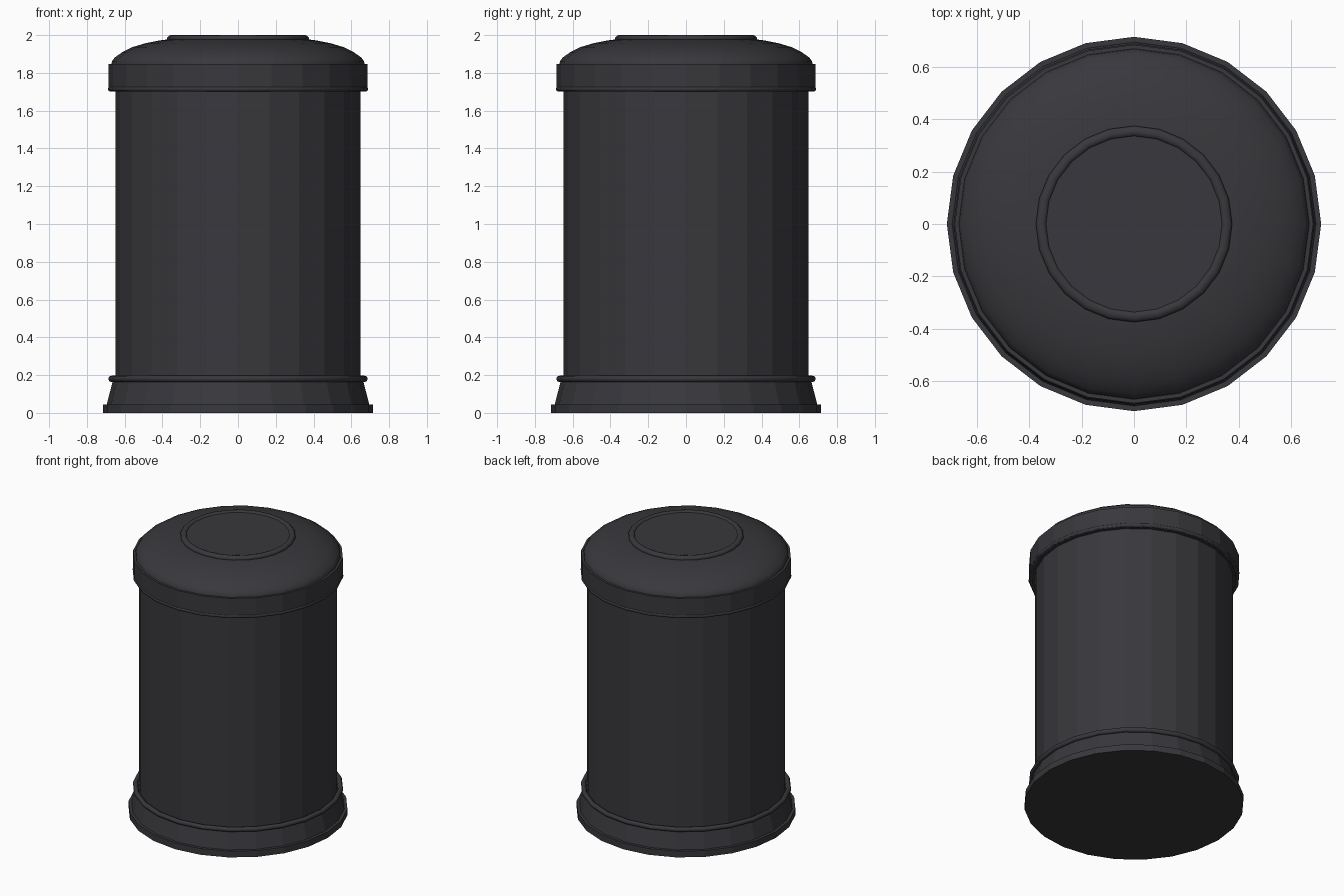
import bpy, bmesh, math

if "Cube" in bpy.data.objects:
    bpy.data.objects.remove(bpy.data.objects["Cube"])

SIDES = 24

mat = bpy.data.materials.new("charcoal")
mat.diffuse_color = (0.040, 0.039, 0.045, 1)
mat.use_nodes = True
mat.node_tree.nodes["Principled BSDF"].inputs["Base Color"].default_value = mat.diffuse_color


def lathe(name, profile, closed=False, smooth=False):
    """Spin (radius, z) points, listed upward along the outside, round the z axis."""
    bm = bmesh.new()
    rings = []
    for r, z in profile:
        if r == 0:
            rings.append([bm.verts.new((0, 0, z))] * SIDES)
        else:
            rings.append([bm.verts.new((r * math.cos(2 * math.pi * i / SIDES),
                                        r * math.sin(2 * math.pi * i / SIDES), z))
                          for i in range(SIDES)])
    pairs = list(zip(rings, rings[1:]))
    if closed:
        pairs.append((rings[-1], rings[0]))
    for a, b in pairs:
        for i in range(SIDES):
            j = (i + 1) % SIDES
            quad = list(dict.fromkeys((a[i], a[j], b[j], b[i])))
            f = bm.faces.new(quad)
            f.smooth = smooth
    bmesh.ops.recalc_face_normals(bm, faces=bm.faces)
    me = bpy.data.meshes.new(name)
    bm.to_mesh(me)
    bm.free()
    me.materials.append(mat)
    ob = bpy.data.objects.new(name, me)
    bpy.context.collection.objects.link(ob)
    return ob


def bead(name, radius, z, thick):
    """Thin rounded ring."""
    pts = [(radius + thick * math.cos(math.pi * k / 4),
            z + thick * math.sin(math.pi * k / 4)) for k in range(8)]
    return lathe(name, pts, closed=True, smooth=True)


# Foot: plinth step and flared skirt, closed underneath
lathe("base", [(0, 0), (0.715, 0), (0.715, 0.045), (0.695, 0.045),
               (0.66, 0.18), (0, 0.18)])
bead("base_bead", 0.67, 0.18, 0.017)

# Straight drum
lathe("body", [(0, 0.17), (0.648, 0.17), (0.648, 1.75), (0, 1.75)])

# Lid collar with its lower bead
lathe("lid_collar", [(0, 1.705), (0.685, 1.705), (0.685, 1.847), (0, 1.847)])
bead("lid_bead", 0.675, 1.715, 0.014)

# Domed lid
lathe("lid_dome", [(0.67, 1.845), (0.667, 1.862), (0.652, 1.882), (0.612, 1.91),
                   (0.56, 1.936), (0.49, 1.957), (0.42, 1.971), (0.36, 1.979),
                   (0, 1.979)], smooth=True)

# Raised rim and flat top plate
lathe("top_rim", [(0.375, 1.97), (0.375, 1.988), (0.366, 1.997), (0.353, 2.0),
                  (0.341, 1.997), (0.335, 1.988), (0.335, 1.97)],
      closed=True, smooth=True)
lathe("top_plate", [(0.338, 1.975), (0.338, 1.99), (0, 1.99)])
